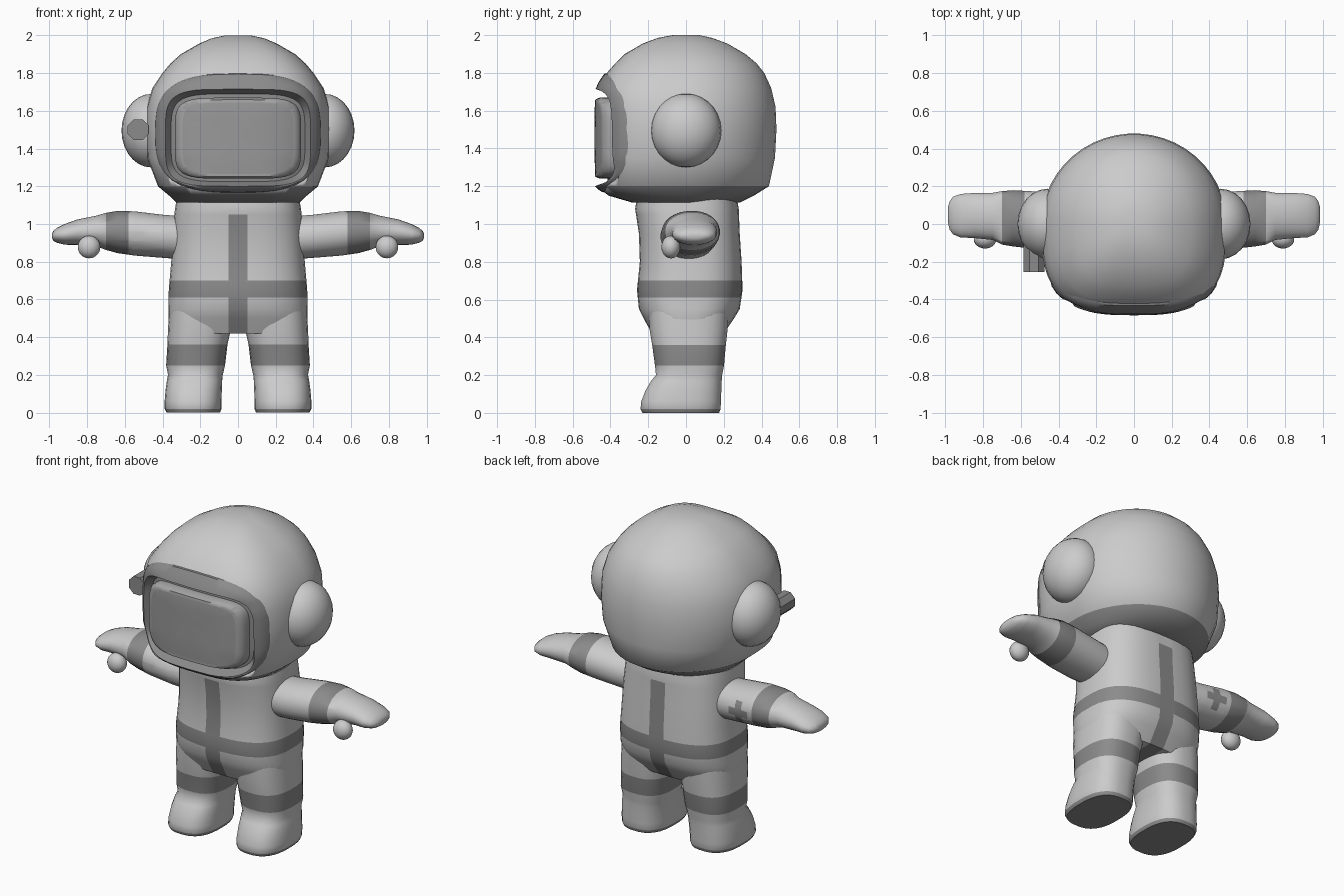
import bpy, bmesh, math
from mathutils import Matrix, Vector

cube = bpy.data.objects.get("Cube")
if cube:
    bpy.data.objects.remove(cube, do_unlink=True)


def material(name, v):
    m = bpy.data.materials.new(name)
    m.use_nodes = True
    m.diffuse_color = (v, v, v, 1)
    m.node_tree.nodes["Principled BSDF"].inputs["Base Color"].default_value = (v, v, v, 1)
    return m


SUIT = material("suit light grey", 0.6)
TRIM = material("trim dark grey", 0.26)
GLASS = material("visor glass grey", 0.32)
EDGE = material("visor edge grey", 0.38)


def finish(name, bm, mats, rule=None, angle=50):
    """Turn a bmesh into a smooth object, colouring faces by a rule."""
    bmesh.ops.recalc_face_normals(bm, faces=bm.faces)
    if rule:
        for f in bm.faces:
            f.material_index = int(rule(f.calc_center_median(), f.normal))
    me = bpy.data.meshes.new(name)
    bm.to_mesh(me)
    bm.free()
    for m in mats:
        me.materials.append(m)
    ob = bpy.data.objects.new(name, me)
    bpy.context.collection.objects.link(ob)
    bpy.ops.object.select_all(action="DESELECT")
    ob.select_set(True)
    bpy.context.view_layer.objects.active = ob
    bpy.ops.object.shade_smooth_by_angle(angle=math.radians(angle))
    return ob


def power(v, n):
    return math.copysign(abs(v) ** (2 / n), v)


def bridge(bm, rings):
    for r, s in zip(rings, rings[1:]):
        for i in range(len(r)):
            j = (i + 1) % len(r)
            bm.faces.new((r[i], r[j], s[j], s[i]))


def loft(rows, axis="z", n=(2.4, 2.4), segs=40, side=1):
    """Skin rounded cross-sections; each row is (position, a0, a1, b0, b1)."""
    bm = bmesh.new()
    rings = []
    for p, a0, a1, b0, b1 in rows:
        ring = []
        for i in range(segs):
            t = 2 * math.pi * (i + 0.5) / segs
            e = n[0] if math.sin(t) > 0 else n[1]
            a = (a0 + a1) / 2 + (a1 - a0) / 2 * power(math.cos(t), e)
            b = (b0 + b1) / 2 + (b1 - b0) / 2 * power(math.sin(t), e)
            co = (a * side, b, p) if axis == "z" else (p * side, a, b)
            ring.append(bm.verts.new(co))
        rings.append(ring)
    bridge(bm, rings)
    bm.faces.new(rings[0])
    bm.faces.new(rings[-1])
    return bm


def cut(bm, axis, *values):
    """Slice edges into the mesh so that colour borders are crisp."""
    for v in values:
        no = Vector([float(axis == c) for c in "xyz"])
        bmesh.ops.bisect_plane(bm, geom=bm.verts[:] + bm.edges[:] + bm.faces[:],
                               plane_co=no * v, plane_no=no)


# Helmet shell: height, half width, front depth, back depth
shell = [(2.0, .07, .07, .07), (1.985, .14, .15, .14), (1.955, .21, .23, .22),
         (1.9, .305, .325, .315), (1.85, .36, .375, .375), (1.8, .402, .42, .415),
         (1.72, .455, .47, .452), (1.62, .485, .48, .475), (1.5, .492, .48, .48),
         (1.35, .482, .48, .472), (1.2, .425, .475, .44), (1.15, .365, .41, .36),
         (1.115, .33, .29, .29)]
bm = loft([(z, -w, w, -f, b) for z, w, f, b in shell], n=(2, 3), segs=48)
helmet = finish("helmet", bm, [SUIT, TRIM], lambda c, no: c.z < 1.2)


def front(x, z):
    """Depth of the helmet's front surface."""
    for (z1, *p), (z0, *q) in zip(shell, shell[1:]):
        if z0 <= z <= z1:
            k = (z - z0) / (z1 - z0)
            w, f, b = [v * k + u * (1 - k) for v, u in zip(p, q)]
            s = min(abs(x / w), 0.98)
            return (b - f) / 2 - (b + f) / 2 * (1 - s ** 3) ** (1 / 3)


def patch(rows, segs=64):
    """Rounded-rectangle rings (half width, bottom, top, exponent, depth offset)."""
    bm = bmesh.new()
    rings = []
    for w, z0, z1, n, off in rows:
        ring = []
        for i in range(segs):
            t = 2 * math.pi * i / segs
            x = w * power(math.cos(t), n)
            z = (z0 + z1) / 2 + (z1 - z0) / 2 * power(math.sin(t), n)
            ring.append(bm.verts.new((x, front(x, z) + off, z)))
        rings.append(ring)
    bridge(bm, rings)
    return bm, rings


# Visor opening, cut into the shell
bm, rings = patch([(.4, 1.19, 1.725, 4.5, 0)] * 2)
for ring, y in zip(rings, (-.7, -.3)):
    for v in ring:
        v.co.y = y
    bm.faces.new(ring)
cutter = finish("opening_cutter", bm, [SUIT])
cutter.hide_render = True
mod = helmet.modifiers.new("opening", "BOOLEAN")
mod.operation, mod.solver, mod.object = "DIFFERENCE", "EXACT", cutter
bpy.context.view_layer.objects.active = helmet
bpy.ops.object.modifier_apply(modifier="opening")
bpy.data.objects.remove(cutter, do_unlink=True)

# Visor frame with its recess
bm, rings = patch([(.442, 1.165, 1.8, 3, .01), (.438, 1.17, 1.795, 3, -.01),
                   (.41, 1.185, 1.75, 3.6, -.012), (.385, 1.2, 1.715, 4.5, -.008),
                   (.355, 1.225, 1.69, 4.5, .06), (.29, 1.28, 1.62, 4.5, .06)])
finish("visor_frame", bm, [TRIM], angle=40)

# Visor glass, slightly domed
mid, half = 1.455, .215
rows = [(.335, mid - half, mid + half, 5, .06), (.335, mid - half, mid + half, 5, .02)]
rows += [(.335 * k, mid - half * k, mid + half * k, 5, -.004) for k in (.95, .88, .7, .5, .25, .03)]
bm, rings = patch(rows)
bm.faces.new(rings[-1])
finish("visor", bm, [GLASS, EDGE],
       lambda c, no: abs(c.x) > .335 * .86 or abs(c.z - mid) > half * .88, 60)

# Torso with waist belt and centre stripe front and back
torso = [(1.14, .325, .26, .27), (1.08, .335, .27, .28), (.95, .348, .25, .285),
         (.8, .355, .245, .295), (.65, .368, .26, .3), (.55, .37, .25, .285),
         (.5, .37, .225, .255), (.42, .35, .18, .2)]
bm = loft([(z, -w, w, -f, b) for z, w, f, b in torso], n=(2.7, 2.7))
cut(bm, "x", -.05, .05)
cut(bm, "z", .61, .7, 1.05)
finish("torso", bm, [SUIT, TRIM],
       lambda c, no: .61 < c.z < .7 or (abs(c.x) < .05 and c.z < 1.05))

leg = [(.6, .03, .36, -.2, .23), (.45, .035, .372, -.195, .222), (.36, .055, .375, -.18, .212),
       (.25, .068, .382, -.165, .202), (.2, .08, .372, -.16, .192), (.17, .083, .378, -.185, .19),
       (.12, .085, .385, -.215, .188), (.06, .087, .39, -.238, .186), (.02, .087, .39, -.242, .184),
       (0, .095, .38, -.232, .176)]
arm = [(.27, -.12, .15, .81, 1.04), (.4, -.135, .165, .82, 1.05), (.55, -.13, .175, .832, 1.068),
       (.64, -.12, .18, .845, 1.07), (.7, -.11, .175, .862, 1.06), (.75, -.085, .166, .88, 1.045),
       (.85, -.075, .165, .888, 1.025), (.92, -.072, .16, .89, 1.0), (.96, -.055, .145, .9, .98),
       (.978, -.03, .12, .91, .965), (.987, .01, .09, .925, .95)]


def cross(c):
    """Plus-shaped patch on the back of the right arm."""
    dx, dz = abs(c.x + .48), abs(c.z - .935)
    return c.y > .05 and min(dx, dz) < .023 and max(dx, dz) < .068


for word, s in (("left", 1), ("right", -1)):
    # Leg with knee band and dark sole
    bm = loft(leg, n=(2.6, 2.6), segs=28, side=s)
    finish(word + "_leg", bm, [SUIT, TRIM], lambda c, no: .25 < c.z < .36 or c.z < .015)

    # Arm with cuff band
    bm = loft(arm, axis="x", n=(2.1, 2.1), segs=28, side=s)
    cut(bm, "x", s * .58, s * .7)
    if s < 0:
        for d in (-.068, -.023, .023, .068):
            cut(bm, "x", -.48 + d)
            cut(bm, "z", .935 + d)
    finish(word + "_arm", bm, [SUIT, TRIM],
           lambda c, no: .58 < abs(c.x) < .7 or (c.x < 0 and cross(c)))

    # Thumb and ear dome
    for part, pos, size in (("thumb", (.79, -.08, .878), (.06, .05, .06)),
                            ("ear_dome", (.46, 0, 1.495), (.158, .187, .195))):
        bm = bmesh.new()
        bmesh.ops.create_uvsphere(bm, u_segments=24, v_segments=14, radius=1)
        bmesh.ops.transform(bm, verts=bm.verts, matrix=Matrix.Translation((s * pos[0], *pos[1:]))
                            @ Matrix.Diagonal((*size, 1)))
        finish(word + "_" + part, bm, [SUIT])

# Lamp on the right ear
bm = bmesh.new()
bmesh.ops.create_cone(bm, cap_ends=True, segments=8, radius1=.06, radius2=.06, depth=.22,
                      matrix=Matrix.Translation((-.53, -.145, 1.5)) @ Matrix.Rotation(math.pi / 2, 4, "X")
                      @ Matrix.Rotation(math.pi / 8, 4, "Z"))
finish("ear_lamp", bm, [TRIM], angle=30)
